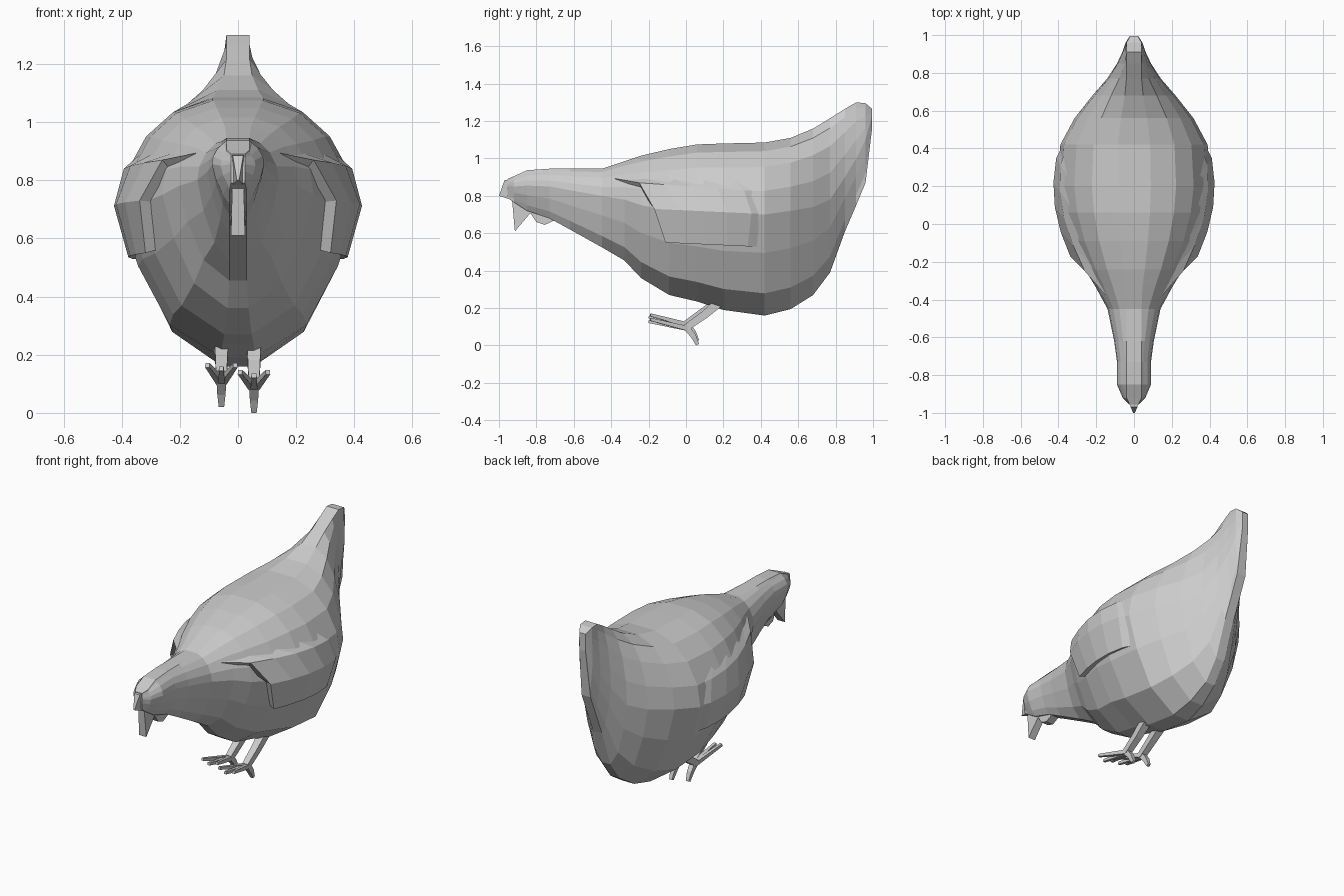
import bpy, bmesh, math
from mathutils import Vector

if "Cube" in bpy.data.objects:
    bpy.data.objects.remove(bpy.data.objects["Cube"])

# Body stations: y, top z, bottom z, half width, z of widest point
STATIONS = [
    (-.955, .89, .79, .025, .855), (-.92, .905, .765, .06, .85),
    (-.85, .937, .72, .09, .855),
    (-.73, .945, .68, .09, .85), (-.62, .945, .62, .105, .83),
    (-.45, .945, .525, .14, .80), (-.33, .985, .455, .205, .78),
    (-.24, 1.015, .36, .26, .75), (-.09, 1.05, .27, .335, .72),
    (.06, 1.075, .235, .385, .71),
    (.20, 1.08, .19, .405, .70), (.42, 1.085, .16, .39, .70),
    (.56, 1.11, .195, .315, .72), (.68, 1.16, .27, .22, .74),
    (.77, 1.215, .39, .142, .78), (.85, 1.265, .61, .09, .90),
    (.91, 1.30, .75, .062, 1.0), (.96, 1.295, .87, .045, 1.10),
    (.995, 1.265, 1.16, .022, 1.23)]
# Half cross-section: width fraction, height fraction (up + / down -)
HALF = [(.22, 1), (.55, .88), (.78, .66), (.95, .33), (1, 0),
        (.85, -.38), (.58, -.78), (.14, -1)]


def half_ring(st):
    y, top, bot, hw, zw = st
    return [(max(f * hw, min(.04 if h > 0 else .03, hw * .95)),
             zw + h * ((top - zw) if h > 0 else (zw - bot))) for f, h in HALF]


def body_x(y, z):
    """Half width of the body at a given y and z."""
    for a, b in zip(STATIONS, STATIONS[1:]):
        if a[0] <= y <= b[0]:
            t = (y - a[0]) / (b[0] - a[0])
            ring = half_ring([p + (q - p) * t for p, q in zip(a, b)])
            for (x0, z0), (x1, z1) in zip(ring, ring[1:]):
                if z1 <= z <= z0:
                    return x0 + (x1 - x0) * (z0 - z) / (z0 - z1)
    return 0


def make(name, verts, faces):
    me = bpy.data.meshes.new(name)
    me.from_pydata(verts, [], faces)
    bm = bmesh.new()
    bm.from_mesh(me)
    bmesh.ops.recalc_face_normals(bm, faces=bm.faces)
    bm.to_mesh(me)
    bm.free()
    ob = bpy.data.objects.new(name, me)
    bpy.context.collection.objects.link(ob)
    return ob


def loft(name, rings):
    n = len(rings[0])
    faces = [(r * n + i, r * n + (i + 1) % n, (r + 1) * n + (i + 1) % n, (r + 1) * n + i)
             for r in range(len(rings) - 1) for i in range(n)]
    faces += [tuple(range(n)), tuple(range((len(rings) - 1) * n, len(rings) * n))]
    return make(name, [v for r in rings for v in r], faces)


def rod(name, path, n=4):
    """Square rod along points given as (x, y, z, radius)."""
    rings = []
    for i, p in enumerate(path):
        a, b = path[max(i - 1, 0)], path[min(i + 1, len(path) - 1)]
        d = (Vector(b[:3]) - Vector(a[:3])).normalized()
        side = d.cross(Vector((0, 0, 1))).normalized()
        up = side.cross(d)
        angs = [math.tau * (k + .5) / n for k in range(n)]
        rings.append([Vector(p[:3]) + p[3] * (side * math.cos(t) + up * math.sin(t))
                      for t in angs])
    return loft(name, rings)


def plate(name, outline):
    """Thin symmetric piece from side-view points (y, z, half width)."""
    return loft(name, [[(s * w, y, z) for y, z, w in outline] for s in (-1, 1)])


# Body with neck, head and tail in one loft
rings = []
for st in STATIONS:
    h = half_ring(st)
    rings.append([(x, st[0], z) for x, z in h] + [(-x, st[0], z) for x, z in reversed(h)])
loft("body", rings)

# Folded wings: offset patch over the flank, thickened and mirrored
ROWS = [((-.45, .905), (.38, .93), -.012), ((-.25, .87), (.45, .82), .035),
        ((-.17, .73), (.48, .70), .045), ((-.11, .55), (.44, .525), .045)]
COLS = 6
verts = []
for (y0, z0), (y1, z1), off in ROWS:
    for c in range(COLS):
        t = c / (COLS - 1)
        y, z = y0 + (y1 - y0) * t, z0 + (z1 - z0) * t
        fade = max(0, 1 - t * .75) if t < .9 else 0
        verts.append((body_x(y, z) + (off * fade if off > 0 else off)
                      - (.012 if t == 1 and off > 0 else 0), y, z))
faces = [(r * COLS + c, r * COLS + c + 1, (r + 1) * COLS + c + 1, (r + 1) * COLS + c)
         for r in range(len(ROWS) - 1) for c in range(COLS - 1)]
# orient the patch outward before thickening inward
wing = make("wings", verts, faces)
if sum(p.normal.x for p in wing.data.polygons) < 0:
    wing.data.flip_normals()
sol = wing.modifiers.new("thickness", 'SOLIDIFY')
sol.thickness, sol.offset = .07, -1
wing.modifiers.new("mirror", 'MIRROR')

# Head details
plate("comb", [(-.90, .89, .03), (-.97, .885, .018), (-1.0, .80, .004), (-.92, .775, .025)])
plate("beak", [(-.93, .78, .02), (-.915, .61, .024), (-.83, .71, .022), (-.85, .80, .02)])
plate("wattle", [(-.84, .75, .02), (-.83, .705, .02), (-.80, .66, .025), (-.755, .645, .025),
                 (-.70, .67, .025), (-.70, .75, .025)])

# Legs and feet, the left one held a little higher
for side, x, dz in (("right", .055, 0), ("left", -.057, .02)):
    rod(f"{side}_leg", [(x, .20, .25 + dz * .5, .036), (x, .10, .165 + dz, .03),
                        (x, .0, .095 + dz, .026)])
    for i, (dx, tip_z) in enumerate(((-.048, .14), (0, .128), (.048, .14))):
        rod(f"{side}_toe_{i + 1}", [(x + dx * .1, .01, .09 + dz, .018),
                                    (x + dx, -.2 + abs(dx) * .2, tip_z + dz * 1.2, .011)])
    rod(f"{side}_back_toe", [(x, .0, .10 + dz, .024), (x, .04, .05 + dz, .02),
                             (x, .062, .004 + dz, .013)])
